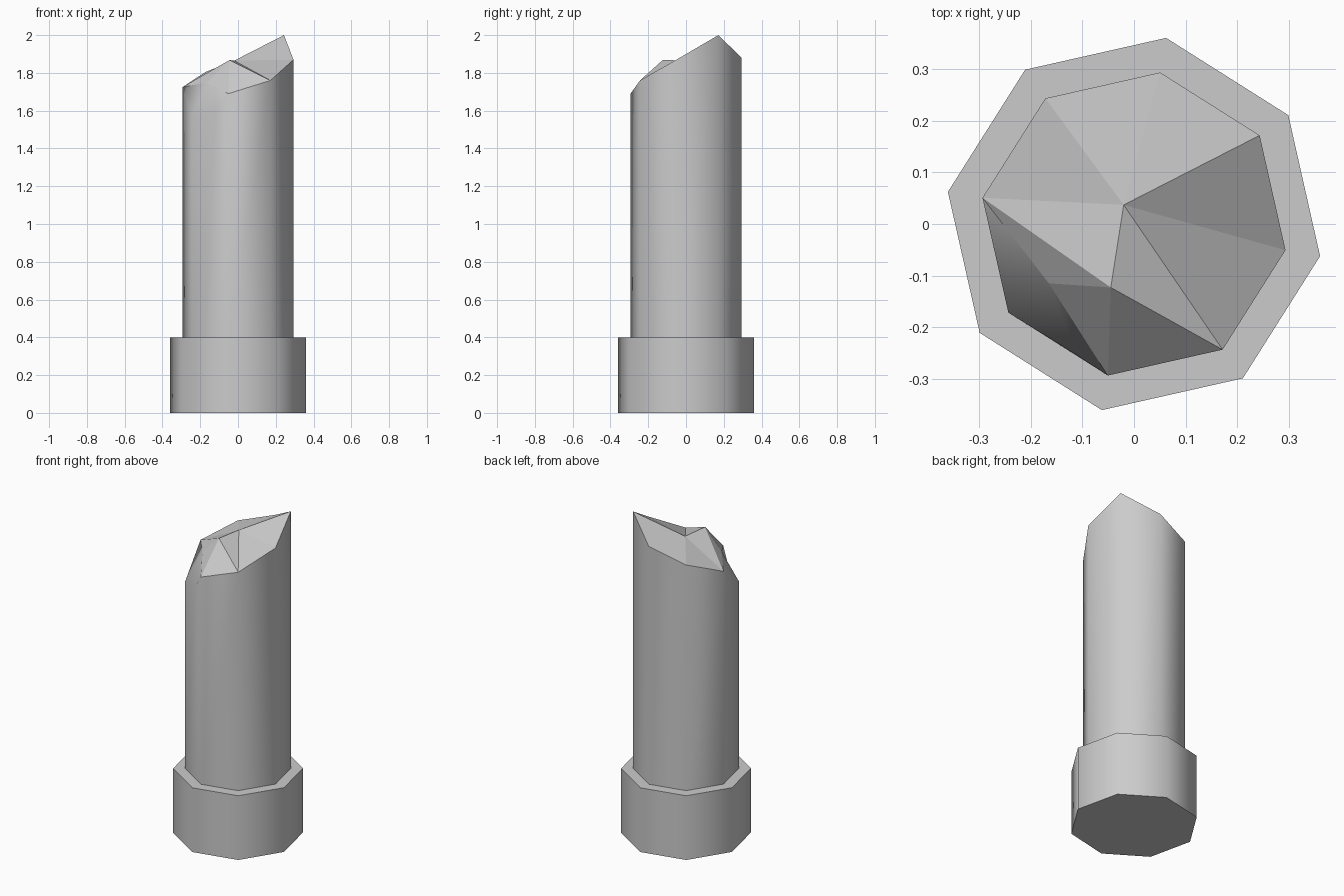
import bpy, bmesh, math

if "Cube" in bpy.data.objects:
    bpy.data.objects.remove(bpy.data.objects["Cube"])

stone = bpy.data.materials.new("grey_stone")
stone.diffuse_color = (0.6, 0.6, 0.6, 1)
stone.use_nodes = True
stone.node_tree.nodes["Principled BSDF"].inputs["Base Color"].default_value = stone.diffuse_color

SIDES = 8
TURN = math.radians(35.2)


def corner(radius, i, z):
    a = TURN + i * math.tau / SIDES
    return (radius * math.cos(a), radius * math.sin(a), z)


def finish(name, bm):
    bmesh.ops.recalc_face_normals(bm, faces=bm.faces[:])
    mesh = bpy.data.meshes.new(name)
    bm.to_mesh(mesh)
    bm.free()
    mesh.materials.append(stone)
    obj = bpy.data.objects.new(name, mesh)
    bpy.context.collection.objects.link(obj)
    return obj


# Octagonal plinth with rounded-looking sides and flat caps
bm = bmesh.new()
low = [bm.verts.new(corner(0.366, i, 0)) for i in range(SIDES)]
high = [bm.verts.new(corner(0.366, i, 0.4)) for i in range(SIDES)]
bm.faces.new(low)
bm.faces.new(high)
for i in range(SIDES):
    j = (i + 1) % SIDES
    bm.faces.new((low[i], low[j], high[j], high[i])).smooth = True
finish("plinth", bm)

# Broken shaft: each corner ends at its own height
RIM = [2.0, 1.88, 1.805, 1.725, 1.565, 1.69, 1.76, 1.87]
bm = bmesh.new()
foot = [bm.verts.new(corner(0.298, i, 0.4)) for i in range(SIDES)]
rim = [bm.verts.new(corner(0.298, i, z)) for i, z in enumerate(RIM)]
notch = bm.verts.new((-0.114, -0.252, 1.60))   # dip in the chipped edge
centre = bm.verts.new((-0.02, 0.037, 1.865))
peak = bm.verts.new((-0.045, -0.123, 1.868))
chip = bm.verts.new((-0.165, -0.115, 1.75))

bm.faces.new(foot)
for i in range(SIDES):
    j = (i + 1) % SIDES
    if i == 4:
        # this side carries the notch in its upper edge
        sides = [(foot[i], foot[j], notch), (foot[j], rim[j], notch),
                 (foot[i], notch, rim[i])]
    else:
        sides = [(foot[i], foot[j], rim[j], rim[i])]
    for f in sides:
        bm.faces.new(f).smooth = True

# Flat facets of the break
for a, b in ((0, 1), (1, 2), (2, 3), (6, 7), (7, 0)):
    bm.faces.new((centre, rim[a], rim[b]))
for f in ((centre, rim[3], peak), (centre, peak, rim[6]), (peak, rim[5], rim[6]),
          (peak, rim[3], chip), (peak, chip, rim[5])):
    bm.faces.new(f)

# Steep chipped corner blends into the shaft
for f in ((chip, rim[3], rim[4]), (chip, rim[4], notch), (chip, notch, rim[5])):
    bm.faces.new(f).smooth = True
finish("broken_shaft", bm)
